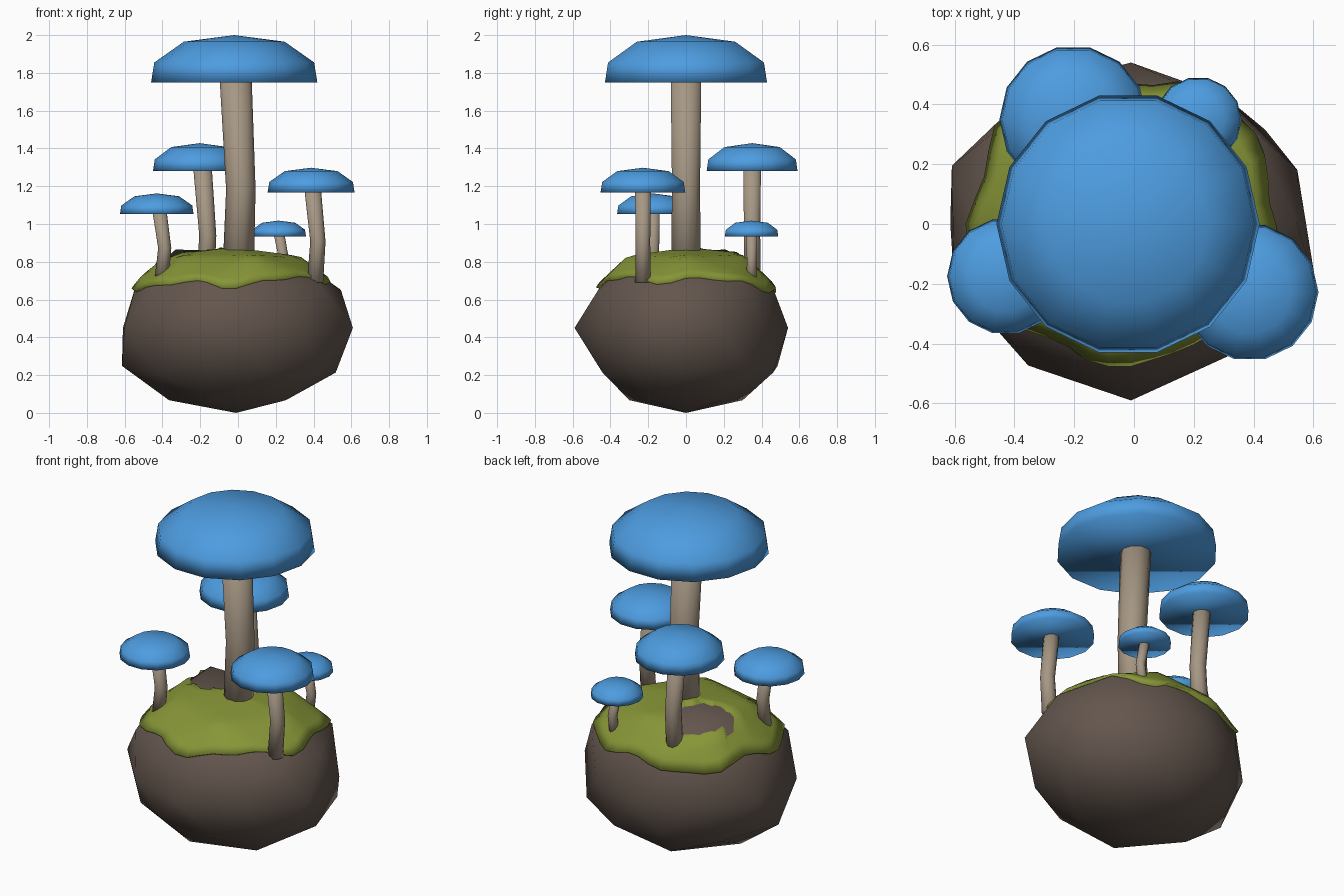
import bpy, bmesh, math
from mathutils import Vector
from mathutils.bvhtree import BVHTree

if "Cube" in bpy.data.objects:
    bpy.data.objects.remove(bpy.data.objects["Cube"])


def material(name, rgb):
    m = bpy.data.materials.new(name)
    m.diffuse_color = (*rgb, 1)
    m.use_nodes = True
    m.node_tree.nodes["Principled BSDF"].inputs["Base Color"].default_value = m.diffuse_color
    return m


BLUE = material("cap blue", (0.075, 0.335, 0.75))
STEM = material("stem beige", (0.38, 0.31, 0.23))
ROCK = material("rock brown", (0.125, 0.092, 0.075))
MOSS = material("moss green", (0.24, 0.30, 0.038))


def finish(name, bm, mat):
    bmesh.ops.recalc_face_normals(bm, faces=bm.faces)
    for f in bm.faces:
        f.smooth = True
    me = bpy.data.meshes.new(name)
    bm.to_mesh(me)
    bm.free()
    me.materials.append(mat)
    ob = bpy.data.objects.new(name, me)
    bpy.context.collection.objects.link(ob)
    return ob


def bridge(bm, rings):
    for a, b in zip(rings, rings[1:]):
        n = len(a)
        for i in range(n):
            j = (i + 1) % n
            bm.faces.new((a[i], a[j], b[j], b[i]))


def ring(bm, x, y, z, r, n):
    return [bm.verts.new((x + r * math.cos(math.tau * i / n),
                          y + r * math.sin(math.tau * i / n), z)) for i in range(n)]


def cap(name, x, y, z, r, h):
    # faceted dome with a flat underside
    bm = bmesh.new()
    rings = [ring(bm, x, y, z + h * dz, r * f, 14)
             for f, dz in ((1, 0), (0.962, 0.42), (0.607, 0.86))]
    bridge(bm, rings)
    bm.faces.new(rings[0][::-1])
    tip = bm.verts.new((x, y, z + h))
    for i in range(14):
        bm.faces.new((rings[-1][i], rings[-1][(i + 1) % 14], tip))
    finish(name, bm, BLUE)


def stem(name, x, y, z0, z1, r):
    # slightly bent column
    bm = bmesh.new()
    rings = [ring(bm, x + dx, y, z0 + (z1 - z0) * t, r * f, 10)
             for t, dx, f in ((0, 0.015, 1), (0.42, 0.03, 0.94), (1, 0, 1.03))]
    bridge(bm, rings)
    bm.faces.new(rings[0][::-1])
    bm.faces.new(rings[-1])
    finish(name, bm, STEM)


# mushrooms: cap centre, rim height, cap radius, cap height, stem x, base z, stem radius
for name, x, y, z, r, h, sx, base, sr in (
        ("main", -0.02, 0, 1.75, 0.44, 0.25, -0.015, 0.72, 0.083),
        ("back_left", -0.203, 0.35, 1.28, 0.247, 0.148, -0.19, 0.66, 0.048),
        ("front_right", 0.387, -0.228, 1.168, 0.23, 0.13, 0.393, 0.69, 0.043),
        ("front_left", -0.43, -0.175, 1.052, 0.195, 0.11, -0.418, 0.72, 0.037),
        ("back_right", 0.215, 0.347, 0.935, 0.145, 0.083, 0.215, 0.69, 0.028)):
    cap(name + "_cap", x, y, z, r, h)
    stem(name + "_stem", sx, y, base, z + h * 0.3, sr)

# rock: icosphere with its vertices nudged by ring and direction
CENTRE = Vector((-0.01, 0, 0.45))
equator = {18: .585, 54: .53, 90: .54, 126: .56, 162: .63,
           198: .622, 234: .585, 270: .59, 306: .548, 342: .65}
bm = bmesh.new()
bmesh.ops.create_icosphere(bm, subdivisions=2, radius=1)
for v in bm.verts:
    ang = round(math.degrees(math.atan2(v.co.y, v.co.x))) % 360
    x, y, z = v.co
    if abs(z) < 0.1:
        key = min(equator, key=lambda k: abs(k - ang))
        x, y = x * equator[key], y * equator[key]
    else:
        x, y = x * 0.62, y * 0.6
        if 0.4 < abs(z) < 0.6 and abs(y) > 0.4:
            y *= 0.91 if z > 0 or y < 0 else 0.95
        if z < 0 and ang == 180:
            x *= 1.09
    z *= 0.45 if z < 0.6 else 0.43
    if z > 0.3 and abs(ang - 144) < 5:      # bare peak poking through the moss
        x, y, z = -0.32, 0.21, 0.415
    elif z > 0.42:
        z = 0.405
    v.co = CENTRE + Vector((x, y, z))
tree = BVHTree.FromBMesh(bm)
finish("rock", bm, ROCK)

# moss: thin skin cast onto the upper rock, with a wavy lower rim and a bare patch
peak = Vector((-0.22, 0.14))
N, R = 40, 10


def skin(t, elev, lift):
    d = Vector((math.cos(t) * math.cos(elev), math.sin(t) * math.cos(elev), math.sin(elev)))
    p = tree.ray_cast(CENTRE, d)[0]
    if (Vector((p.x, p.y)) - peak).length < 0.15:
        lift = -0.03
    return p + d * lift


bm = bmesh.new()
rings = []
for k in range(R + 1):
    row = []
    for i in range(N):
        t = math.tau * i / N
        low = math.radians(25 - 4 * math.cos(t - 2.4) + 2.5 * math.sin(5 * t)
                           + 1.5 * math.sin(9 * t + 1))
        s = max(k - 1, 0) / R
        row.append(bm.verts.new(skin(t, low + (math.pi / 2 - low) * s,
                                     -0.02 if k == 0 else 0.018)))
    rings.append(row)
bridge(bm, rings)
top = bm.verts.new(skin(0, math.pi / 2 - 0.001, 0.018))
for i in range(N):
    bm.faces.new((rings[-1][i], rings[-1][(i + 1) % N], top))
finish("moss", bm, MOSS)
